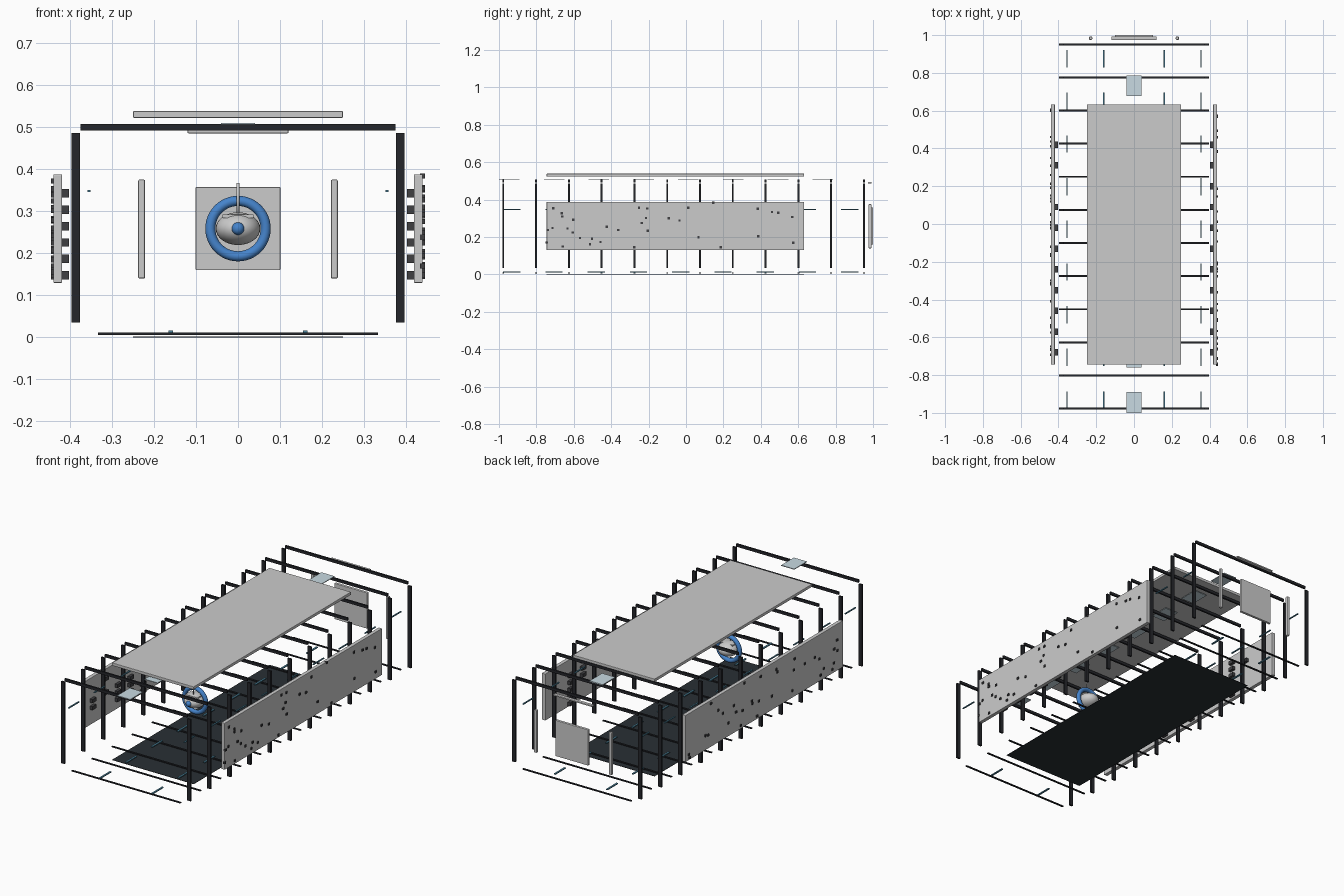
import bpy, bmesh, random
from mathutils import Matrix, Vector

if "Cube" in bpy.data.objects:
    bpy.data.objects.remove(bpy.data.objects["Cube"])

random.seed(7)


def mat(name, rgb):
    m = bpy.data.materials.new(name)
    m.diffuse_color = (*rgb, 1)
    m.use_nodes = True
    m.node_tree.nodes["Principled BSDF"].inputs["Base Color"].default_value = m.diffuse_color
    return m


DARK = mat("dark_frame", (0.018, 0.019, 0.024))
FLOOR = mat("floor_dark", (0.022, 0.028, 0.034))
BLUE = mat("blue", (0.06, 0.23, 0.6))
STRIP = mat("strip_blue", (0.08, 0.25, 0.36))
LIGHT = mat("light_panel", (0.58, 0.7, 0.76))
GREEBLE = mat("greeble_dark", (0.05, 0.05, 0.055))


def boxes(name, items, material=None, bevel=0):
    """One object from boxes given as (x0, x1, y0, y1, z0, z1)."""
    bm = bmesh.new()
    for x0, x1, y0, y1, z0, z1 in items:
        m = Matrix.Translation(((x0 + x1) / 2, (y0 + y1) / 2, (z0 + z1) / 2))
        m = m @ Matrix.Diagonal((x1 - x0, y1 - y0, z1 - z0, 1))
        bmesh.ops.create_cube(bm, size=1, matrix=m)
    me = bpy.data.meshes.new(name)
    bm.to_mesh(me)
    bm.free()
    ob = bpy.data.objects.new(name, me)
    bpy.context.collection.objects.link(ob)
    if material:
        me.materials.append(material)
    if bevel:
        b = ob.modifiers.new("bevel", "BEVEL")
        b.width, b.segments = bevel, 2
    return ob


def both(x0, x1, *rest):
    """A box and its mirror image across x = 0."""
    return [(x0, x1, *rest), (-x1, -x0, *rest)]


# corridor ribs: posts, ceiling beams, floor beams
posts, beams, sills = [], [], []
for i in range(12):
    y = -0.977 + i * 0.1753
    a, b = y - 0.005, y + 0.005
    posts += both(0.376, 0.397, a, b, 0.035, 0.487)
    beams.append((-0.375, 0.375, a, b, 0.493, 0.508))
    sills.append((-0.333, 0.333, a, b, 0.006, 0.011))
boxes("rib_posts", posts, DARK)
boxes("rib_ceiling_beams", beams, DARK)
boxes("rib_floor_beams", sills, DARK)

# floor, roof and side wall slabs
Y0, Y1 = -0.745, 0.632
boxes("floor", [(-0.25, 0.25, Y0, Y1, 0, 0.002)], FLOOR)
boxes("roof", [(-0.25, 0.25, Y0, Y1, 0.523, 0.539)], None, 0.002)
boxes("side_walls", both(0.419, 0.44, Y0, Y1, 0.13, 0.388), None, 0.002)

# small studs scattered over the outer wall faces
studs = []
for side in (-1, 1):
    for _ in range(34):
        y, z, s = random.uniform(Y0, Y1), random.uniform(0.132, 0.386), 0.006
        x = side * 0.439
        studs.append((x - s, x + s, y - s, y + s, z - s, z + s))
boxes("wall_studs", studs, GREEBLE)

# blocks in six rows on the inner wall faces
blocks = []
for side in (0, 1):
    for row in range(6):
        for col in range(11):
            if random.random() < 0.4:
                z, y = 0.148 + row * 0.039, -0.68 + col * 0.11
                blocks.append(both(0.403, 0.42, y - 0.017, y + 0.017, z - 0.01, z + 0.01)[side])
boxes("wall_blocks", blocks, GREEBLE)

# ceiling light panels
boxes("ceiling_lights", [(-0.04, 0.04, y - 0.055, y + 0.055, 0.507, 0.511)
                         for y in (-0.945 + i * 0.2395 for i in range(8))], LIGHT)

# light strips on the walls and floor
wall_strips, floor_strips = [], []
for i in range(9):
    y = -0.932 + i * 0.2259
    wall_strips += both(0.351, 0.358, y - 0.046, y + 0.046, 0.346, 0.351)
    floor_strips += both(0.155, 0.165, y - 0.046, y + 0.046, 0.011, 0.016)
boxes("wall_light_strips", wall_strips, STRIP)
boxes("floor_light_strips", floor_strips, STRIP)

# end door with side pillars and lintel
boxes("end_door", [(-0.101, 0.101, 0.985, 1.0, 0.16, 0.358)], None, 0.002)
boxes("end_pillars", both(0.221, 0.238, 0.975, 0.992, 0.14, 0.376), None, 0.004)
boxes("end_lintel", [(-0.12, 0.12, 0.974, 0.992, 0.486, 0.494)], None, 0.002)

# hovering drone: body, ring, eye, brow, antenna
C = Vector((0, -0.375, 0.259))


def smooth(ob_name, material=None):
    ob = bpy.context.object
    ob.name = ob_name
    bpy.ops.object.shade_smooth()
    if material:
        ob.data.materials.append(material)
    return ob


bpy.ops.mesh.primitive_uv_sphere_add(segments=32, ring_count=16, radius=1, location=C)
smooth("drone_body").scale = (0.053, 0.06, 0.039)
bpy.ops.mesh.primitive_torus_add(major_radius=0.066, minor_radius=0.012, major_segments=48,
                                 minor_segments=12, location=C, rotation=(1.5708, 0, 0))
smooth("drone_ring", BLUE)
bpy.ops.mesh.primitive_uv_sphere_add(segments=20, ring_count=12, radius=0.015,
                                     location=C + Vector((0, -0.056, 0)))
smooth("drone_eye", BLUE)
boxes("drone_brow", [(-0.037, 0.037, C.y - 0.035, C.y + 0.02, 0.284, 0.293)])
bpy.ops.mesh.primitive_cylinder_add(vertices=12, radius=0.0035, depth=0.075,
                                    location=C + Vector((0, -0.014, 0.071)))
smooth("drone_antenna")
